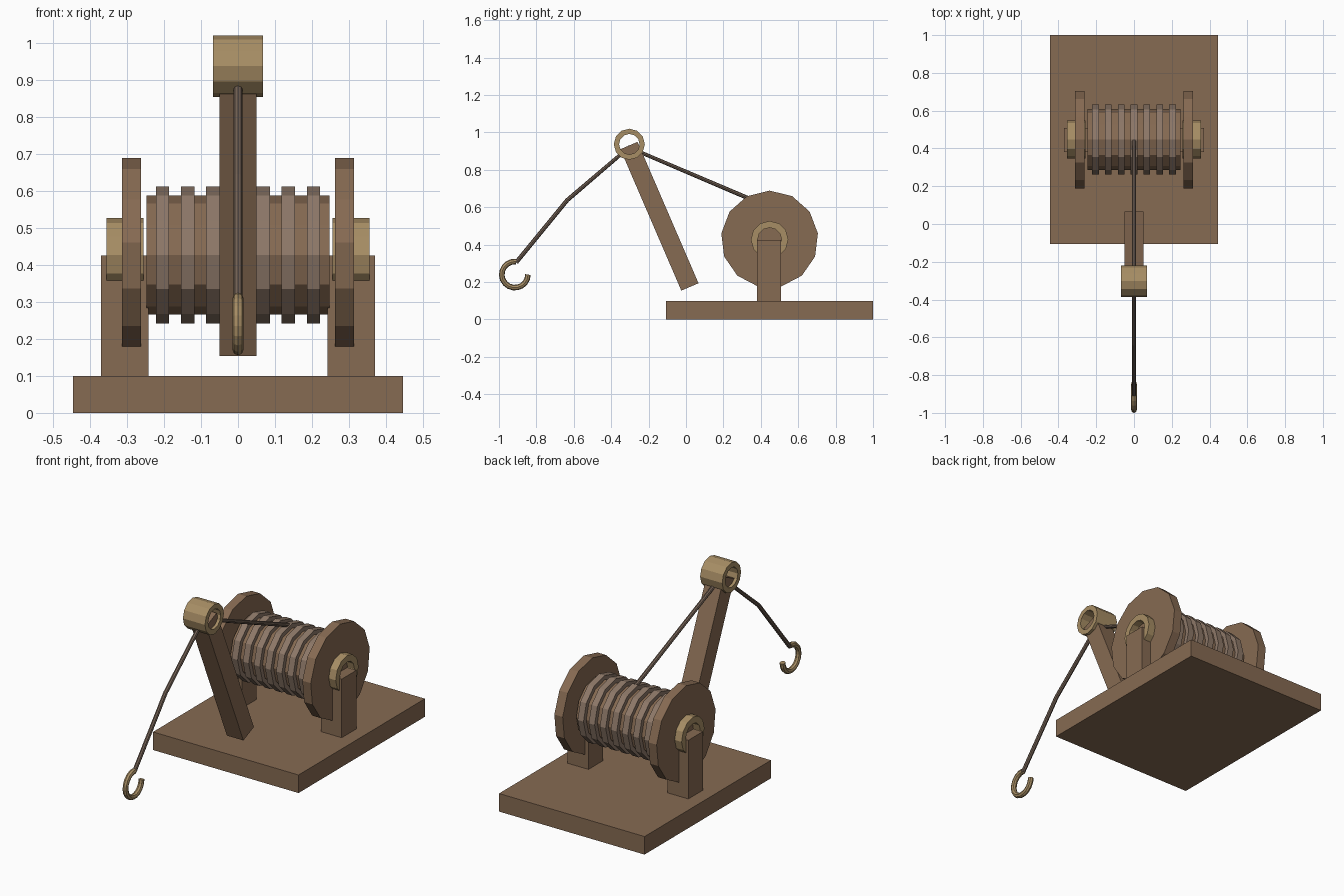
import bpy, bmesh
from math import sin, cos, pi, radians, atan2
from mathutils import Matrix

if "Cube" in bpy.data.objects:
    bpy.data.objects.remove(bpy.data.objects["Cube"])


def material(name, rgb):
    m = bpy.data.materials.new(name)
    m.diffuse_color = (*rgb, 1)
    m.use_nodes = True
    m.node_tree.nodes["Principled BSDF"].inputs["Base Color"].default_value = m.diffuse_color
    return m


WOOD = material("wood", (0.24, 0.145, 0.085))
BRASS = material("brass", (0.39, 0.27, 0.13))
ROPE = material("rope", (0.27, 0.19, 0.14))
DARK_ROPE = material("line", (0.17, 0.12, 0.09))


def add(name, bm, mat):
    bmesh.ops.recalc_face_normals(bm, faces=bm.faces)
    me = bpy.data.meshes.new(name)
    bm.to_mesh(me)
    bm.free()
    me.materials.append(mat)
    ob = bpy.data.objects.new(name, me)
    bpy.context.collection.objects.link(ob)
    return ob


def box(name, centre, size, mat, tilt=0):
    bm = bmesh.new()
    bmesh.ops.create_cube(bm, size=1, matrix=Matrix.Translation(centre)
                          @ Matrix.Rotation(tilt, 4, 'X') @ Matrix.Diagonal((*size, 1)))
    return add(name, bm, mat)


def roller(name, n, r, x, width, y, z, mat, inner=0):
    """Solid disc or open-bored ring along x, with a vertex on top."""
    bm = bmesh.new()

    def ring(rad, px):
        return [bm.verts.new((px, y + rad * sin(2 * pi * i / n), z + rad * cos(2 * pi * i / n)))
                for i in range(n)]

    def bridge(a, b):
        for i in range(n):
            j = (i + 1) % n
            bm.faces.new((a[i], a[j], b[j], b[i]))

    left, right = ring(r, x - width / 2), ring(r, x + width / 2)
    bridge(left, right)
    if inner:
        il, ir = ring(inner, x - width / 2), ring(inner, x + width / 2)
        bridge(il, ir)
        bridge(left, il)
        bridge(right, ir)
    else:
        bm.faces.new(left)
        bm.faces.new(right)
    return add(name, bm, mat)


def rod(name, points, radius, mat):
    """Faceted round bar along a path in the x = 0 plane."""
    cu = bpy.data.curves.new(name, 'CURVE')
    cu.dimensions = '3D'
    cu.bevel_depth = radius
    cu.bevel_resolution = 2
    cu.use_fill_caps = True
    sp = cu.splines.new('POLY')
    sp.use_smooth = False
    sp.points.add(len(points) - 1)
    for p, (y, z) in zip(sp.points, points):
        p.co = (0, y, z, 1)
    cu.materials.append(mat)
    ob = bpy.data.objects.new(name, cu)
    bpy.context.collection.objects.link(ob)
    return ob


AY, AZ = 0.447, 0.427  # drum axis

# Base
box("base", (0, 0.4465, 0.05), (0.892, 1.107, 0.10), WOOD)

# Posts, bearings and drum flanges on both sides
for side, s in (("left", -1), ("right", 1)):
    box("post_" + side, (s * 0.306, 0.444, 0.26), (0.128, 0.128, 0.33), WOOD)
    roller("bearing_" + side, 12, 0.10, s * 0.306, 0.10, AY, AZ, BRASS, inner=0.064)
    roller("flange_" + side, 13, 0.26, s * 0.288, 0.051, AY, 0.429, WOOD)

# Drum and rope coils
roller("drum", 12, 0.161, 0, 0.494, AY, AZ, WOOD)
for i in range(7):
    roller(f"rope_coil_{i + 1}", 12, 0.185, (i - 3) * 0.068, 0.036, AY, AZ, ROPE)

# Leaning boom with ring at the tip
y0, z0, y1, z1 = 0.021, 0.174, -0.305, 0.93
length = ((y1 - y0) ** 2 + (z1 - z0) ** 2) ** 0.5
box("boom", (0, (y0 + y1) / 2, (z0 + z1) / 2), (0.101, 0.10, length), WOOD,
    tilt=atan2(y0 - y1, z1 - z0))
roller("boom_tip_ring", 12, 0.083, 0, 0.135, -0.303, 0.937, BRASS, inner=0.055)

# Rope from drum over the tip, and the hook
rod("rope_line", [(AY, 0.60), (-0.305, 0.92), (-0.635, 0.638), (-0.908, 0.305)], 0.0115, DARK_ROPE)
arc = [radians(85 + 275 * i / 14) for i in range(15)]
rod("hook", [(-0.915 + 0.07 * cos(a), 0.24 + 0.07 * sin(a)) for a in arc], 0.015, BRASS)
